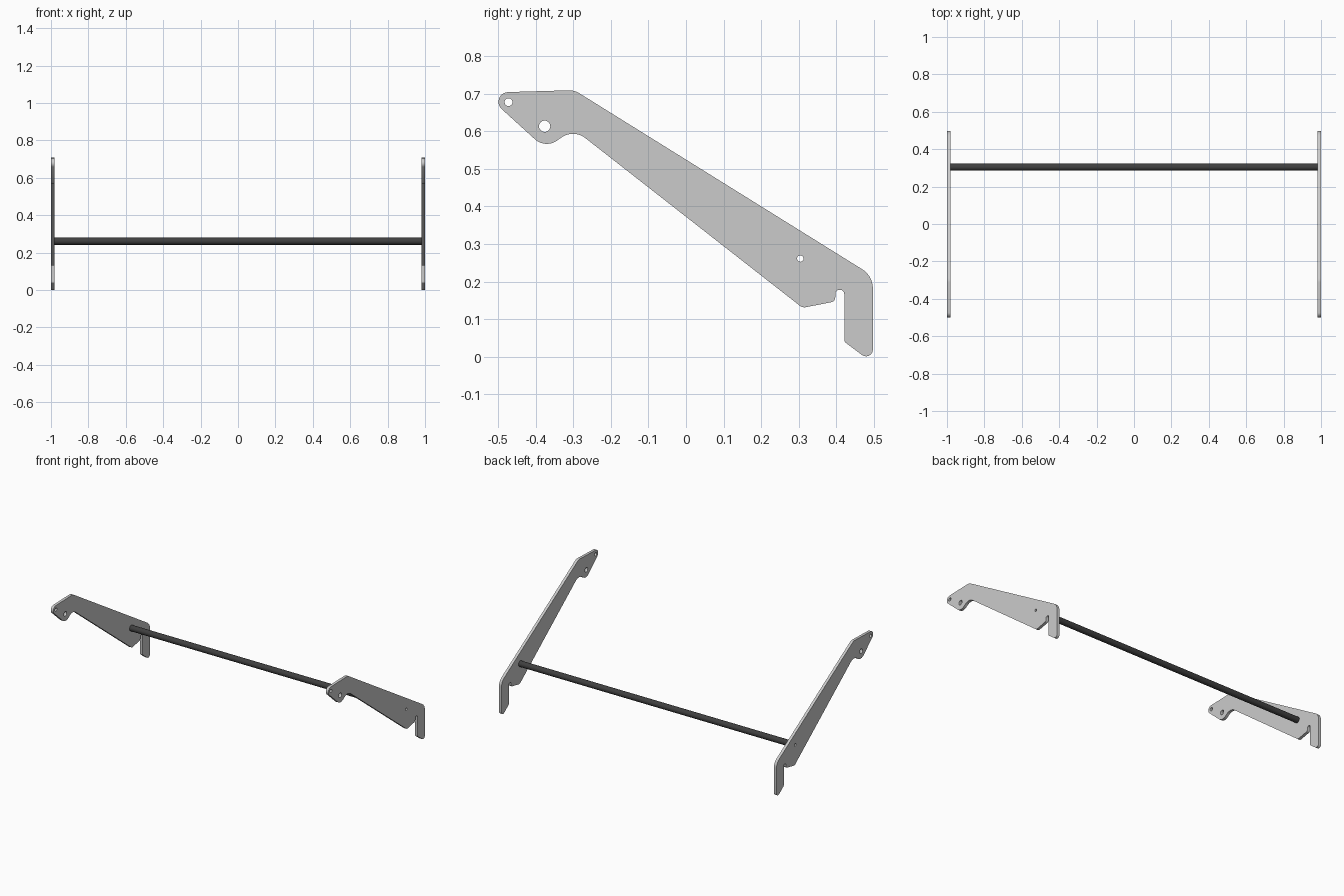
import bpy, bmesh, math
from mathutils import Vector, Matrix

if "Cube" in bpy.data.objects:
    bpy.data.objects.remove(bpy.data.objects["Cube"])

THICK = 0.018
ROD = (0.304, 0.261)

# Side plate outline corners: (y, z, fillet radius)
OUTLINE = [
    (-0.538, 0.702, 0.026), (-0.297, 0.709, 0.05), (0.497, 0.215, 0.06),
    (0.497, -0.017, 0.018), (0.421, 0.040, 0.012), (0.421, 0.178, 0.0118),
    (0.397, 0.178, 0.0118), (0.397, 0.147, 0.013), (0.310, 0.130, 0.02),
    (-0.299, 0.606, 0.053), (-0.374, 0.553, 0.047),
]
# Holes: (y, z, radius)
HOLES = [(-0.472, 0.677, 0.0105), (-0.376, 0.613, 0.015), (*ROD, 0.0085)]


def filleted(corners, steps=10):
    pts = []
    n = len(corners)
    for i, (y, z, r) in enumerate(corners):
        p = Vector((y, z))
        a = (Vector(corners[i - 1][:2]) - p).normalized()
        b = (Vector(corners[(i + 1) % n][:2]) - p).normalized()
        half = a.angle(b) / 2
        centre = p + (a + b).normalized() * (r / math.sin(half))
        start = p + a * (r / math.tan(half)) - centre
        end = p + b * (r / math.tan(half)) - centre
        a0 = math.atan2(start.y, start.x)
        da = math.atan2(end.y, end.x) - a0
        da = (da + math.pi) % (2 * math.pi) - math.pi
        for k in range(steps + 1):
            t = a0 + da * k / steps
            pts.append((centre.x + r * math.cos(t), centre.y + r * math.sin(t)))
    return pts


def circle(y, z, r, n=32):
    return [(y + r * math.cos(2 * math.pi * k / n),
             z + r * math.sin(2 * math.pi * k / n)) for k in range(n)]


def extrude_profile(name, loops, half_depth, x):
    """Fill 2D loops (outline plus holes) in the YZ plane and extrude along X."""
    cu = bpy.data.curves.new(name, 'CURVE')
    cu.dimensions = '2D'
    cu.fill_mode = 'BOTH'
    cu.extrude = half_depth
    for loop in loops:
        sp = cu.splines.new('POLY')
        sp.points.add(len(loop) - 1)
        for pt, (u, v) in zip(sp.points, loop):
            pt.co = (u, v, 0, 1)
        sp.use_cyclic_u = True
    tmp = bpy.data.objects.new(name + "_curve", cu)
    bpy.context.collection.objects.link(tmp)
    dg = bpy.context.evaluated_depsgraph_get()
    me = bpy.data.meshes.new_from_object(tmp.evaluated_get(dg))
    bpy.data.objects.remove(tmp)
    # local x, y, z -> world y, z, x
    me.transform(Matrix(((0, 0, 1, x), (1, 0, 0, 0), (0, 1, 0, 0), (0, 0, 0, 1))))
    bm = bmesh.new()
    bm.from_mesh(me)
    bmesh.ops.remove_doubles(bm, verts=bm.verts, dist=1e-5)
    bmesh.ops.recalc_face_normals(bm, faces=bm.faces)
    bm.to_mesh(me)
    bm.free()
    me.name = name
    ob = bpy.data.objects.new(name, me)
    bpy.context.collection.objects.link(ob)
    bpy.ops.object.select_all(action='DESELECT')
    ob.select_set(True)
    bpy.context.view_layer.objects.active = ob
    bpy.ops.object.shade_smooth_by_angle(angle=math.radians(30))
    return ob


# Two side plates
loops = [filleted(OUTLINE)] + [circle(*h) for h in HOLES]
for side, sx in (("left", -1), ("right", 1)):
    extrude_profile("side_plate_" + side, loops, THICK / 2, sx * (1 - THICK / 2))

# Hollow cross rod between the plates
rod = extrude_profile("cross_rod", [circle(*ROD, 0.019, 48), circle(*ROD, 0.0085)],
                      1 - THICK, 0)
dark = bpy.data.materials.new("dark_metal")
dark.diffuse_color = (0.05, 0.05, 0.05, 1)
dark.use_nodes = True
dark.node_tree.nodes["Principled BSDF"].inputs["Base Color"].default_value = dark.diffuse_color
rod.data.materials.clear()
rod.data.materials.append(dark)
